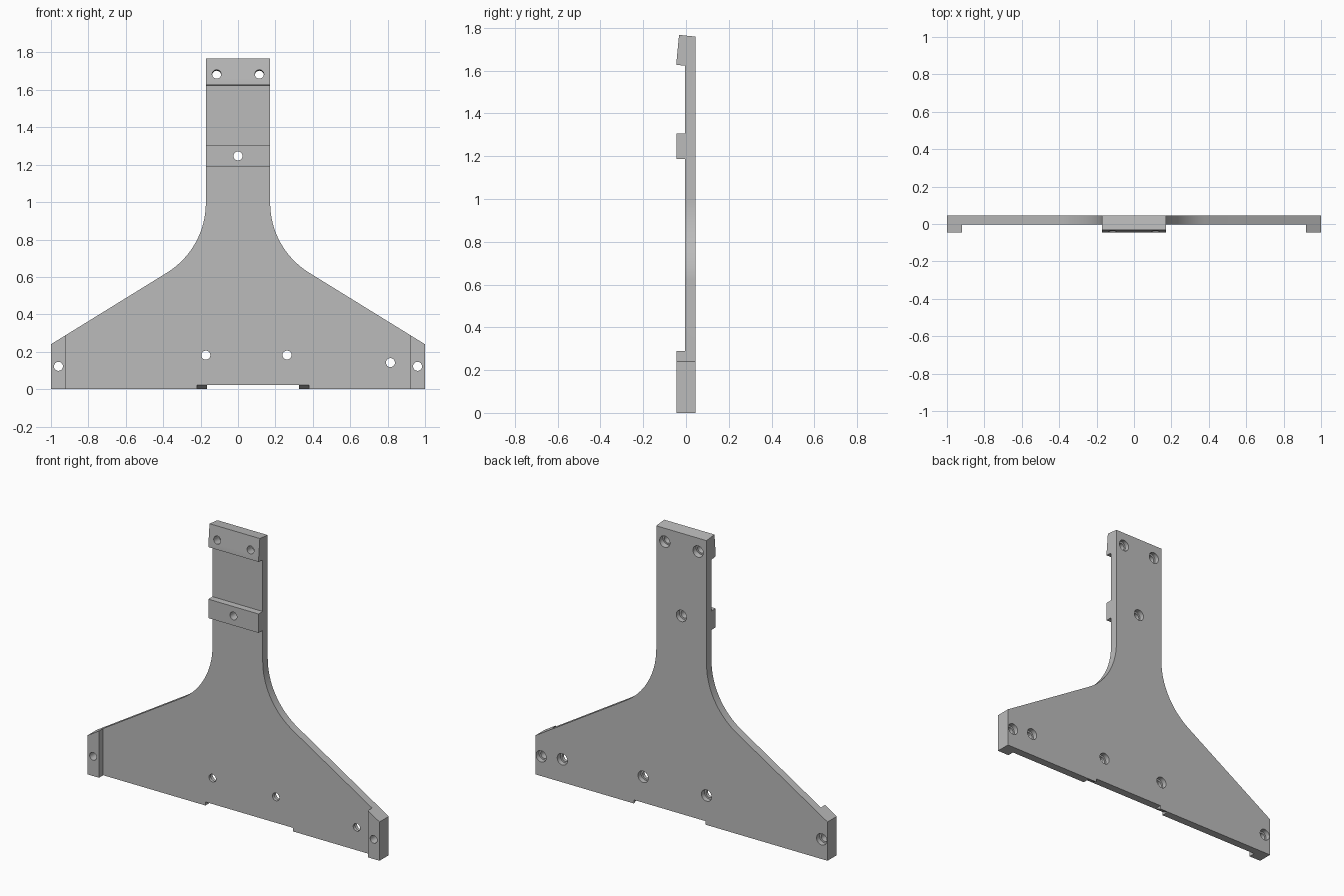
import bpy, bmesh, math
from mathutils import Vector, Matrix

cube = bpy.data.objects.get("Cube")
if cube:
    bpy.data.objects.remove(cube, do_unlink=True)

BACK, FRONT, FACE = 0.045, -0.045, -0.004   # back, pad front and plate front depths
NECK, SLOPE_Z, TOP = 0.172, 0.24, 1.85

grey = bpy.data.materials.new("plain grey")
grey.use_nodes = True
grey.diffuse_color = (0.5, 0.5, 0.5, 1)
grey.node_tree.nodes["Principled BSDF"].inputs["Base Color"].default_value = (0.5, 0.5, 0.5, 1)


def add_object(name, bm):
    bmesh.ops.recalc_face_normals(bm, faces=bm.faces)
    mesh = bpy.data.meshes.new(name)
    bm.to_mesh(mesh)
    bm.free()
    obj = bpy.data.objects.new(name, mesh)
    bpy.context.collection.objects.link(obj)
    mesh.materials.append(grey)
    return obj


def prism(name, points, axis, low, high):
    """Extrude an outline along x (points are y, z) or along y (points are x, z)."""
    place = (lambda a, b: (low, a, b)) if axis == 'x' else (lambda a, b: (a, low, b))
    bm = bmesh.new()
    face = bm.faces.new([bm.verts.new(place(a, b)) for a, b in points])
    moved = bmesh.ops.extrude_face_region(bm, geom=[face])['geom']
    step = Vector((high - low, 0, 0)) if axis == 'x' else Vector((0, high - low, 0))
    bmesh.ops.translate(bm, vec=step, verts=[v for v in moved if isinstance(v, bmesh.types.BMVert)])
    return add_object(name, bm)


def box(name, x0, x1, y0, y1, z0, z1):
    return prism(name, [(y0, z0), (y1, z0), (y1, z1), (y0, z1)], 'x', x0, x1)


def drill(x, z, radius, near, far, tilt):
    """Cylinder along y, tilted about the point where it meets the plate."""
    bm = bmesh.new()
    bmesh.ops.create_cone(bm, cap_ends=True, segments=32, radius1=radius, radius2=radius, depth=far - near)
    turn = Matrix.Rotation(math.radians(90) + tilt, 4, 'X')
    axis = Vector((0, math.cos(tilt), math.sin(tilt)))
    bmesh.ops.transform(bm, verts=bm.verts, matrix=Matrix.Translation(Vector((x, 0, z)) + axis * (near + far) / 2) @ turn)
    return add_object("drill", bm)


def cut(target, cutter):
    cutter.hide_render = True
    mod = target.modifiers.new("cut", 'BOOLEAN')
    mod.operation, mod.solver, mod.object = 'DIFFERENCE', 'EXACT', cutter
    bpy.context.view_layer.objects.active = target
    bpy.ops.object.modifier_apply(modifier=mod.name)
    bpy.data.objects.remove(cutter, do_unlink=True)


# Silhouette: wide foot, sloped shoulders, filleted neck
angle = math.atan(0.617)
corner_z = SLOPE_Z + (1 - NECK) * math.tan(angle)
tangent = 0.245
turn = math.pi / 2 - angle
radius = tangent / math.tan(turn / 2)
half = [(1, 0), (1, SLOPE_Z)]
for i in range(21):
    a = math.pi + turn * (1 - i / 20)
    half.append((NECK + radius + radius * math.cos(a), corner_z + tangent + radius * math.sin(a)))
half.append((NECK, TOP))
outline = half + [(-x, z) for x, z in reversed(half)]
bracket = prism("bracket_plate", outline, 'y', FRONT, BACK)

# Front recesses that leave the end pads, middle pad and tilted top pad
cut(bracket, box("lower_recess", -0.92, 0.92, -0.2, FACE, -0.1, 1.188))
cut(bracket, prism("upper_recess", [(-0.2, 1.305), (FACE, 1.305), (FACE, 1.623), (-0.2, 1.643)], 'x', -0.5, 0.5))
cut(bracket, prism("top_tilt", [(-0.2, 1.5), (-0.058, 1.5), (-0.0325, 1.767), (0.1, 1.753),
                                (0.1, 1.95), (-0.2, 1.95)], 'x', -0.5, 0.5))

# Notch under the foot, with a ramp at each end
cut(bracket, prism("notch_ramp", [(-0.1, 0.022), (FACE, 0.022), (BACK, 0), (0.1, -0.025),
                                  (0.1, -0.1), (-0.1, -0.1)], 'x', -0.22, 0.38))
cut(bracket, box("notch", -0.165, 0.325, -0.2, 0.2, -0.1, 0.022))

# Screw holes, counterbored from the back
holes = [(-0.96, 0.122, 0), (0.96, 0.122, 0), (0.815, 0.142, 0), (-0.172, 0.182, 0),
         (0.262, 0.182, 0), (0, 1.247, 0), (-0.114, 1.68, -0.097), (0.114, 1.68, -0.097)]
for x, z, tilt in holes:
    cut(bracket, drill(x, z, 0.024, -0.2, 0.2, tilt))
    cut(bracket, drill(x, z, 0.035, 0.015, 0.2, tilt))

# Smooth curves, crisp edges
bpy.ops.object.select_all(action='DESELECT')
bracket.select_set(True)
bpy.context.view_layer.objects.active = bracket
bpy.ops.object.shade_smooth_by_angle(angle=math.radians(30))
